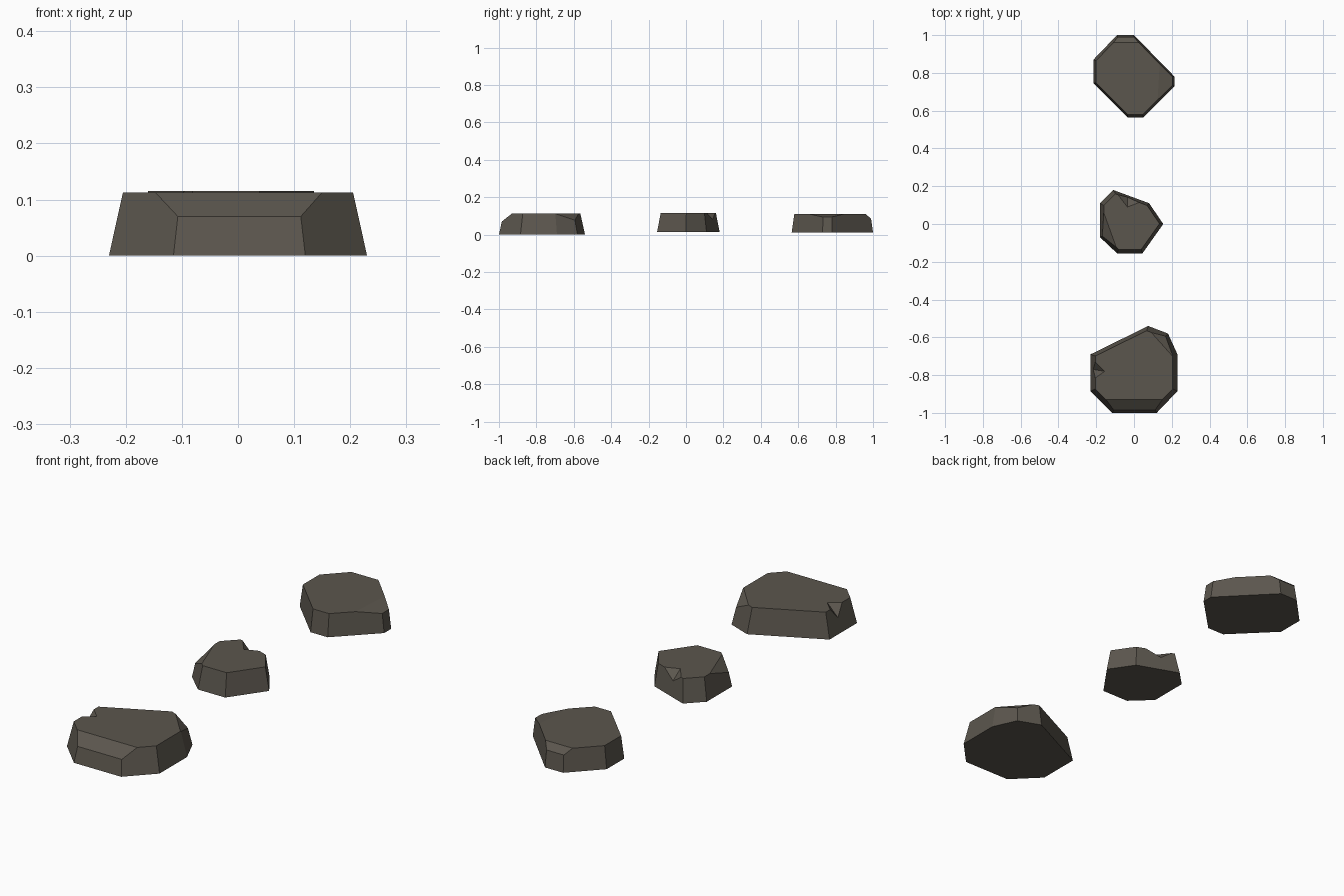
import bpy, bmesh
from mathutils import Vector

if "Cube" in bpy.data.objects:
    bpy.data.objects.remove(bpy.data.objects["Cube"])

stone = bpy.data.materials.new("dark taupe stone")
stone.diffuse_color = (0.105, 0.093, 0.075, 1)
stone.use_nodes = True
stone.node_tree.nodes["Principled BSDF"].inputs["Base Color"].default_value = stone.diffuse_color


def finish(name, bm):
    bmesh.ops.recalc_face_normals(bm, faces=bm.faces)
    mesh = bpy.data.meshes.new(name)
    bm.to_mesh(mesh)
    bm.free()
    obj = bpy.data.objects.new(name, mesh)
    bpy.context.collection.objects.link(obj)
    return obj


def notch_cutter(name, tip, rim_a, rim_b, valley):
    """V-shaped wedge: tip and rim points lie on the top, valley on the wall."""
    t = Vector(tip)
    outer = [t + (Vector(p) - t) * 1.5 for p in (rim_a, rim_b, valley)]
    up = Vector((0, 0, 0.05))
    bm = bmesh.new()
    for p in [t, *outer, t + up, outer[0] + up, outer[1] + up]:
        bm.verts.new(p)
    bmesh.ops.convex_hull(bm, input=bm.verts[:])
    obj = finish(name, bm)
    obj.hide_render = True
    return obj


def rock(name, outline, z0, z1, inset, chips, notch=None):
    """Tapered slab with planar corner chips and an optional notch."""
    xs, ys = zip(*outline)
    cx, cy = (min(xs) + max(xs)) / 2, (min(ys) + max(ys)) / 2
    sx = 1 - 2 * inset / (max(xs) - min(xs))
    sy = 1 - 2 * inset / (max(ys) - min(ys))
    bm = bmesh.new()
    low = [bm.verts.new((x, y, z0)) for x, y in outline]
    top = [bm.verts.new((cx + (x - cx) * sx, cy + (y - cy) * sy, z1)) for x, y in outline]
    bm.faces.new(low)
    bm.faces.new(top)
    n = len(outline)
    for i in range(n):
        j = (i + 1) % n
        bm.faces.new((low[i], low[j], top[j], top[i]))
    # chips: slice along the plane through three points and cap the cut
    for a, b, c in chips:
        a, b, c = Vector(a), Vector(b), Vector(c)
        normal = (b - a).cross(c - a)
        if normal.z < 0:
            normal.negate()
        cut = bmesh.ops.bisect_plane(bm, geom=bm.verts[:] + bm.edges[:] + bm.faces[:],
                                     plane_co=a, plane_no=normal, clear_outer=True)
        edges = [e for e in cut["geom_cut"] if isinstance(e, bmesh.types.BMEdge)]
        bmesh.ops.contextual_create(bm, geom=edges)
    obj = finish(name, bm)
    obj.data.materials.append(stone)
    if notch:
        cutter = notch_cutter(name + "_notch_cutter", *notch)
        cutter.data.materials.append(stone)
        mod = obj.modifiers.new("notch", 'BOOLEAN')
        mod.operation, mod.solver, mod.object = 'DIFFERENCE', 'EXACT', cutter
        bpy.context.view_layer.objects.active = obj
        bpy.ops.object.modifier_apply(modifier=mod.name)
        bpy.data.objects.remove(cutter)
    return obj


# large front rock: long front chip, back right corner chip, notch on the left
rock("front_rock",
     [(-0.23, -0.69), (0.075, -0.54), (0.18, -0.58), (0.23, -0.69),
      (0.23, -0.885), (0.12, -1.0), (-0.115, -1.0), (-0.23, -0.885)],
     0, 0.113, 0.025,
     [((-0.1, -0.93, 0.113), (0.1, -0.93, 0.113), (0, -0.9845, 0.07)),
      ((0.085, -0.567, 0.113), (0.204, -0.70, 0.113), (0.17, -0.595, 0.075))],
     ((-0.155, -0.78, 0.113), (-0.205, -0.73, 0.113),
      (-0.205, -0.815, 0.113), (-0.215, -0.77, 0.065)))

# small middle rock: left corner chip, notch on the back edge
rock("middle_rock",
     [(-0.18, 0.11), (-0.11, 0.18), (0.08, 0.11), (0.155, 0.0),
      (0.045, -0.155), (-0.09, -0.155), (-0.18, -0.07)],
     0.013, 0.115, 0.02,
     [((-0.16, 0.06, 0.115), (-0.09, -0.134, 0.115), (-0.168, -0.065, 0.075))],
     ((-0.035, 0.09, 0.115), (-0.085, 0.155, 0.115),
      (0.025, 0.113, 0.115), (-0.035, 0.142, 0.08)))

# back rock: back edge chip and a shallow chip on the right end
rock("back_rock",
     [(-0.215, 0.87), (-0.09, 1.0), (0.0, 1.0), (0.215, 0.78),
      (0.215, 0.73), (0.05, 0.565), (-0.035, 0.565), (-0.215, 0.745)],
     0.01, 0.11, 0.014,
     [((-0.1, 0.96, 0.11), (0.02, 0.96, 0.11), (-0.04, 0.989, 0.085)),
      ((0.125, 0.66, 0.11), (0.135, 0.83, 0.11), (0.203, 0.755, 0.094))])
